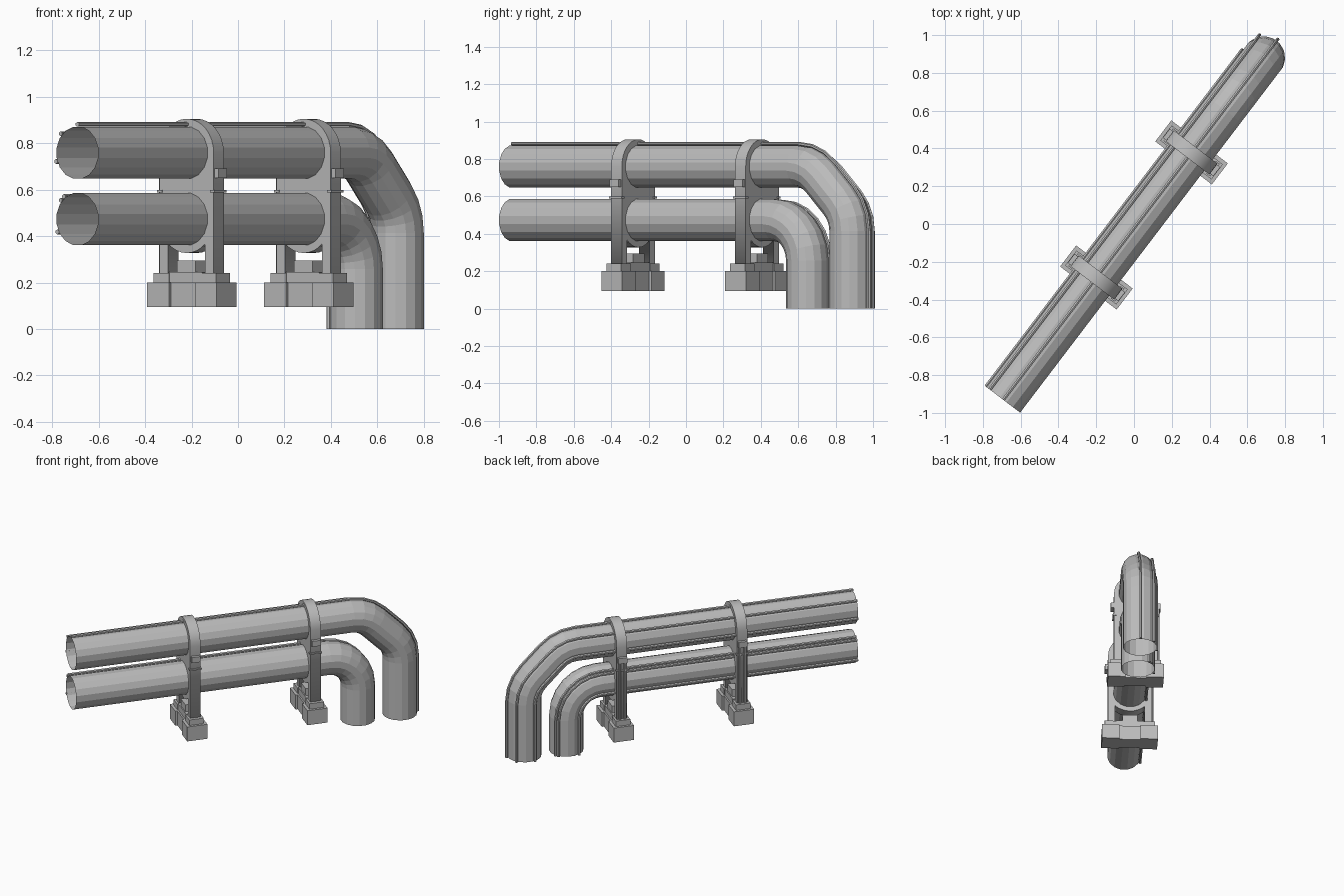
import bpy, bmesh, math
from mathutils import Matrix, Vector

cube = bpy.data.objects.get("Cube")
if cube:
    bpy.data.objects.remove(cube)

grey = bpy.data.materials.new("plain_grey")
grey.use_nodes = True
grey.diffuse_color = (0.5, 0.5, 0.5, 1)
grey.node_tree.nodes["Principled BSDF"].inputs["Base Color"].default_value = (0.5, 0.5, 0.5, 1)

# Local frame: X across the pipes, Y along the pipes, Z up
FRAME = Matrix.Translation((-0.692, -0.931, 0)) @ Matrix.Rotation(math.radians(-37.27), 4, 'Z')
PIPE_R, RING_R = 0.114, 0.146
UPPER_Z, LOWER_Z = 0.759, 0.473
UPPER_END, LOWER_END = 2.276, 1.985


def add_object(name, bm):
    mesh = bpy.data.meshes.new(name)
    bmesh.ops.recalc_face_normals(bm, faces=bm.faces)
    bm.to_mesh(mesh)
    bm.free()
    mesh.materials.append(grey)
    obj = bpy.data.objects.new(name, mesh)
    obj.matrix_world = FRAME
    bpy.context.collection.objects.link(obj)
    return obj


def bend_path(length, height, bends, start=0.0):
    """Path of (along, z, slope); each bend is (corner along, corner z, radius, turn, steps)."""
    path = [(start, height, 0.0)]
    slope = 0.0
    for along, z, radius, turn, steps in bends:
        reach = radius * math.tan(turn / 2)
        y0 = along - reach * math.cos(slope)
        z0 = z - reach * math.sin(slope)
        cy, cz = y0 + radius * math.sin(slope), z0 - radius * math.cos(slope)
        for i in range(steps + 1):
            a = slope - turn * i / steps
            path.append((cy - radius * math.sin(a), cz + radius * math.cos(a), a))
        slope -= turn
    path.append((length, 0.0, slope))
    return path


def sweep(name, path, radius, sides, across=0.0, out=0.0, capped=False):
    bm = bmesh.new()
    rings = []
    for y, z, slope in path:
        normal = Vector((0, -math.sin(slope), math.cos(slope)))
        side = Vector((1, 0, 0))
        centre = Vector((0, y, z)) + side * across + normal * out
        ring = []
        for i in range(sides):
            a = math.tau * (i + 0.5) / sides
            ring.append(bm.verts.new(centre + radius * (side * math.cos(a) + normal * math.sin(a))))
        rings.append(ring)
    for r0, r1 in zip(rings, rings[1:]):
        for i in range(sides):
            j = (i + 1) % sides
            bm.faces.new((r0[i], r0[j], r1[j], r1[i]))
    if capped:
        bm.faces.new(rings[0])
        bm.faces.new(rings[-1])
    return add_object(name, bm)


def boxes(name, parts):
    """Each part is (x0, x1, y0, y1, z0, z1)."""
    bm = bmesh.new()
    for x0, x1, y0, y1, z0, z1 in parts:
        m = Matrix.Translation(((x0 + x1) / 2, (y0 + y1) / 2, (z0 + z1) / 2))
        bmesh.ops.create_cube(bm, size=1, matrix=m @ Matrix.Diagonal((x1 - x0, y1 - y0, z1 - z0, 1)))
    return add_object(name, bm)


def arc(z, radius, start, end, steps):
    angles = [math.radians(start + (end - start) * i / steps) for i in range(steps + 1)]
    return [(radius * math.cos(a), z + radius * math.sin(a)) for a in angles]


def plate(name, loops, y, depth):
    """Filled outline with holes, standing upright across the pipes."""
    curve = bpy.data.curves.new(name, 'CURVE')
    curve.dimensions = '2D'
    curve.fill_mode = 'BOTH'
    curve.extrude = depth
    for loop in loops:
        spline = curve.splines.new('POLY')
        spline.points.add(len(loop) - 1)
        for point, (x, z) in zip(spline.points, loop):
            point.co = (x, z, 0, 1)
        spline.use_cyclic_u = True
    curve.materials.append(grey)
    obj = bpy.data.objects.new(name, curve)
    obj.matrix_world = FRAME @ Matrix.Translation((0, y, 0)) @ Matrix.Rotation(math.pi / 2, 4, 'X')
    bpy.context.collection.objects.link(obj)
    bpy.ops.object.select_all(action='DESELECT')
    obj.select_set(True)
    bpy.context.view_layer.objects.active = obj
    bpy.ops.object.convert(target='MESH')


# Main pipes, open at both ends
eighth = math.pi / 4
chamfer = 0.255
upper_bends = [(UPPER_END - chamfer, UPPER_Z, 0.217, eighth, 3),
               (UPPER_END, UPPER_Z - chamfer, 0.217, eighth, 3)]
lower_bends = [(LOWER_END, LOWER_Z, 0.215, math.pi / 2, 6)]
upper_path = bend_path(UPPER_END, UPPER_Z, upper_bends)
lower_path = bend_path(LOWER_END, LOWER_Z, lower_bends)
sweep("upper_pipe", upper_path, PIPE_R, 16)
sweep("lower_pipe", lower_path, PIPE_R, 16)

# Thin cables that follow the pipes
for label, path, angles in (("upper", upper_path, (90, 138, 198)),
                            ("lower", lower_path, (127, 138, 207))):
    for n, degrees in enumerate(angles):
        a = math.radians(degrees)
        sweep(f"{label}_cable_{n + 1}", path, 0.01, 6,
              0.122 * math.cos(a), 0.122 * math.sin(a), True)

# Two supports
HALF, LEG_IN, FOOT = 0.146, 0.1, 0.235
belly = math.degrees(math.acos(LEG_IN / RING_R))
outline = ([(HALF, FOOT)] + arc(UPPER_Z, RING_R, 0, 180, 16) + [(-HALF, FOOT), (-LEG_IN, FOOT)]
           + arc(LOWER_Z, RING_R, 180 + belly, 360 - belly, 8) + [(LEG_IN, FOOT)])
holes = [arc(z, PIPE_R, 11.25, 348.75, 15) for z in (UPPER_Z, LOWER_Z)]

for label, y in (("front", 0.814), ("rear", 1.646)):
    plate(f"{label}_bracket", [outline] + holes, y, 0.036)

    # Stepped base with wider end blocks
    base = [(-0.13, 0.13, y - 0.055, y + 0.055, 0.095, 0.2),
            (-0.09, 0.09, y - 0.045, y + 0.045, 0.19, 0.245),
            (-0.05, 0.05, y - 0.038, y + 0.038, 0.24, 0.295)]
    clamps = []
    for x0, x1, d, z0, z1, parts in ((0.07, 0.188, 0.07, 0.095, 0.2, base),
                                     (0.085, 0.17, 0.05, 0.195, 0.24, base),
                                     (0.13, 0.168, 0.03, 0.65, 0.69, clamps),
                                     (0.13, 0.155, 0.042, 0.588, 0.598, clamps)):
        parts.append((x0, x1, y - d, y + d, z0, z1))
        parts.append((-x1, -x0, y - d, y + d, z0, z1))
    boxes(f"{label}_base", base)
    boxes(f"{label}_clamps", clamps)

    # Cables running down the outer leg
    for n, dy in enumerate((-0.018, 0.018)):
        bm = bmesh.new()
        bmesh.ops.create_cone(bm, cap_ends=True, segments=6, radius1=0.009, radius2=0.009, depth=0.43,
                              matrix=Matrix.Translation((-0.152, y + dy, 0.44)))
        add_object(f"{label}_leg_cable_{n + 1}", bm)
